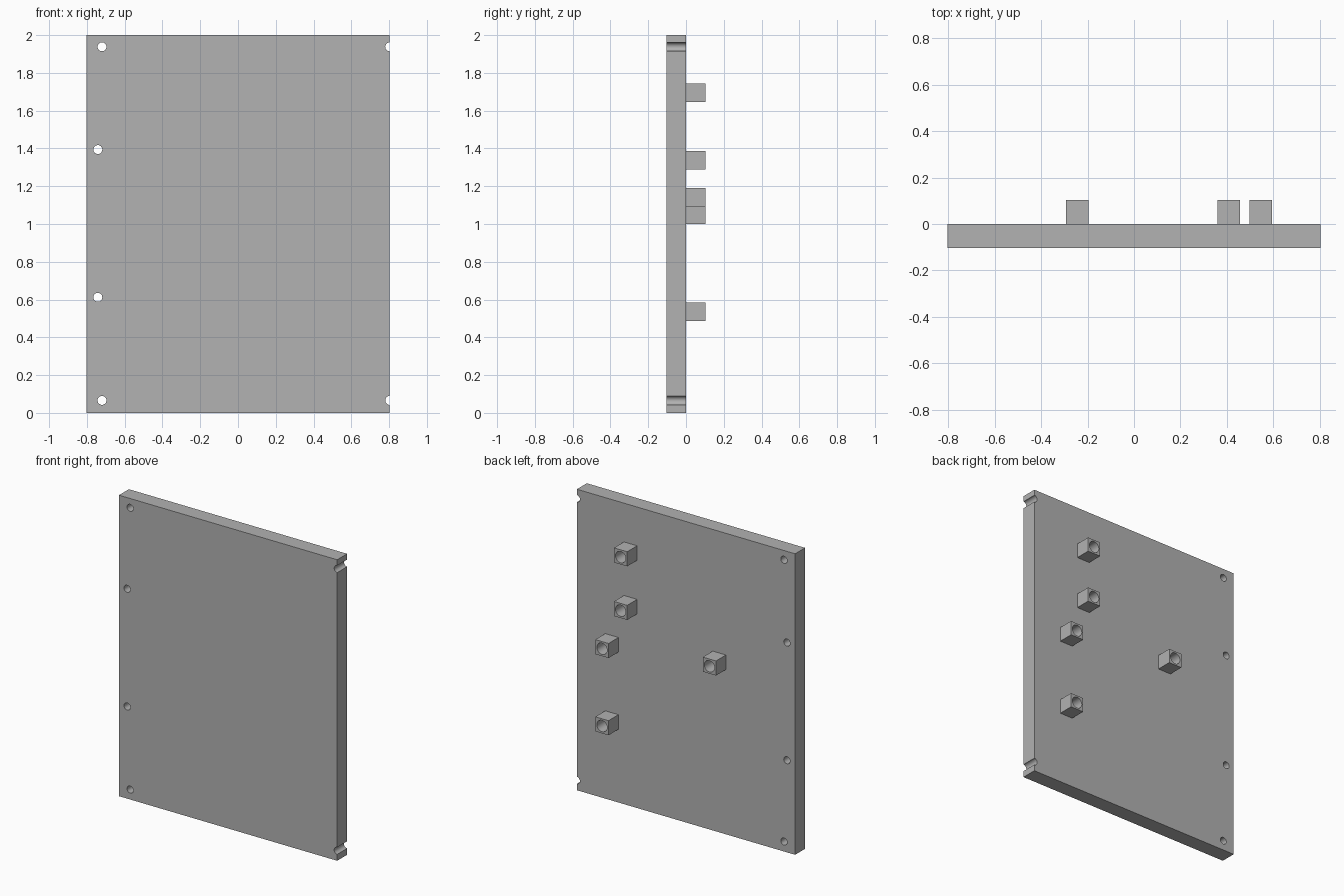
import bpy
import math

if "Cube" in bpy.data.objects:
    bpy.data.objects.remove(bpy.data.objects["Cube"], do_unlink=True)

THICK = 0.104    # panel thickness, also the reach of the posts
POST = 0.097     # post width

grey = bpy.data.materials.new("plain grey")
grey.use_nodes = True
grey.diffuse_color = (0.445, 0.445, 0.445, 1)
grey.node_tree.nodes["Principled BSDF"].inputs["Base Color"].default_value = grey.diffuse_color


def box(name, centre, size):
    bpy.ops.mesh.primitive_cube_add(size=1, location=centre)
    ob = bpy.context.object
    ob.name = name
    ob.scale = size
    bpy.ops.object.transform_apply(location=False, rotation=False, scale=True)
    ob.data.materials.append(grey)
    return ob


def drill(ob, x, z, radius, y_start, y_end):
    """Cut a round hole along y, then discard the cutter."""
    bpy.ops.mesh.primitive_cylinder_add(
        vertices=32, radius=radius, depth=y_end - y_start,
        location=(x, (y_start + y_end) / 2, z), rotation=(math.pi / 2, 0, 0))
    cutter = bpy.context.object
    cutter.hide_render = True
    cutter.data.materials.append(grey)
    mod = ob.modifiers.new("hole", 'BOOLEAN')
    mod.operation = 'DIFFERENCE'
    mod.solver = 'EXACT'
    mod.object = cutter
    bpy.context.view_layer.objects.active = ob
    bpy.ops.object.modifier_apply(modifier=mod.name)
    bpy.data.objects.remove(cutter, do_unlink=True)


def smooth(ob):
    bpy.ops.object.select_all(action='DESELECT')
    ob.select_set(True)
    bpy.context.view_layer.objects.active = ob
    bpy.ops.object.shade_smooth_by_angle(angle=math.radians(30))


# Upright panel with through holes on one edge and half-round notches on the other
panel = box("panel", (0, -THICK / 2, 1), (1.604, THICK, 2))
for x, z in [(-0.72, 1.938), (-0.742, 1.394), (-0.742, 0.612), (-0.72, 0.066),
             (0.803, 1.938), (0.803, 0.066)]:
    drill(panel, x, z, 0.0235, -THICK - 0.05, 0.05)
smooth(panel)

# Square posts on the back, each with a blind round hole
for x, z in [(0.408, 1.694), (0.408, 1.338), (0.545, 1.048), (0.545, 0.535), (-0.245, 1.143)]:
    post = box("mounting_post", (x, THICK / 2, z), (POST, THICK, POST))
    drill(post, x, z, 0.0375, 0.012, THICK + 0.05)
    smooth(post)
